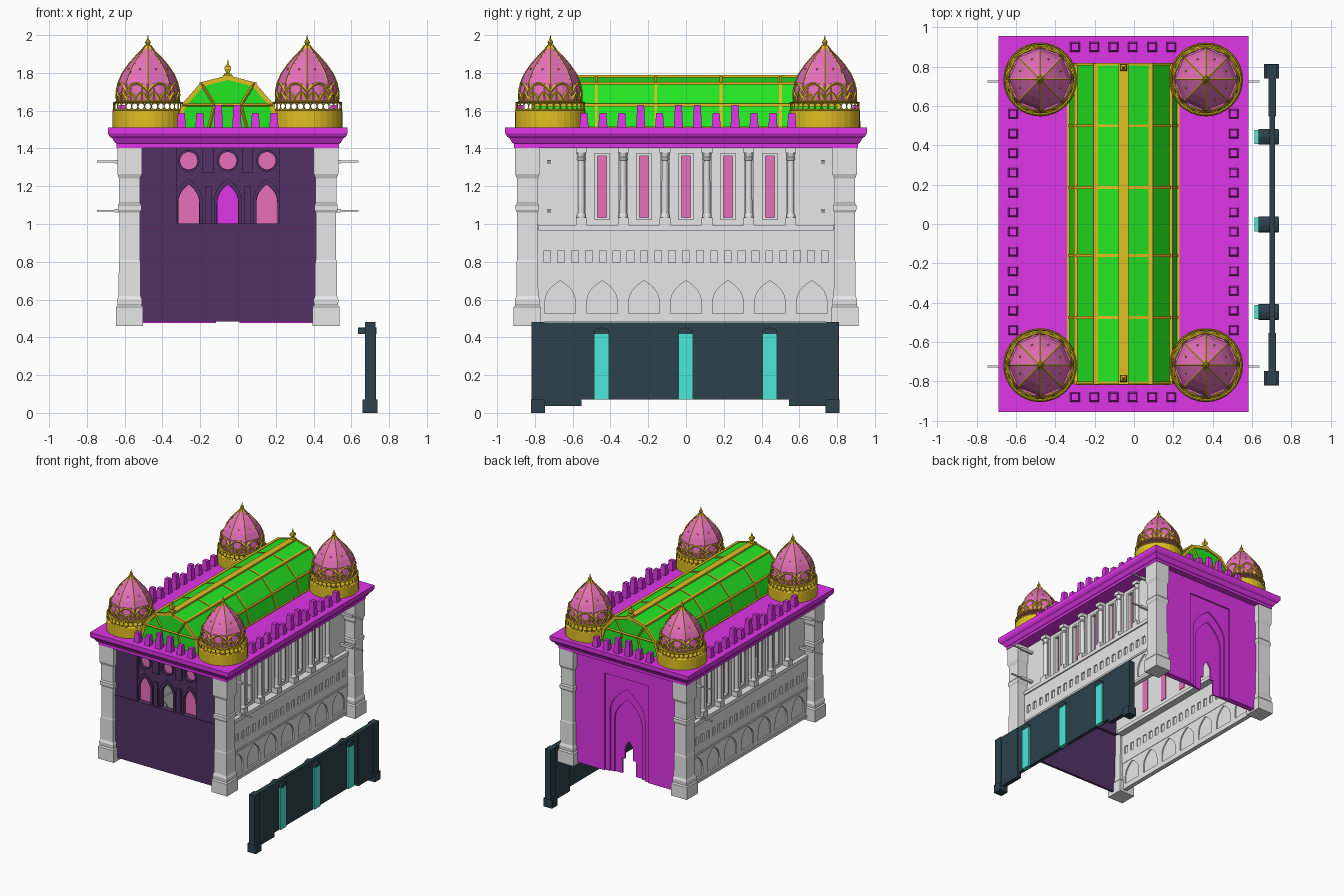
import bpy, bmesh, math
from mathutils import Matrix, Vector

if "Cube" in bpy.data.objects:
    bpy.data.objects.remove(bpy.data.objects["Cube"])
CX = -0.054  # centre line of the building
SIDES = (-1, 1)

def material(name, *rgb):
    m = bpy.data.materials.new(name)
    m.use_nodes = True
    m.diffuse_color = (*rgb, 1)
    m.node_tree.nodes["Principled BSDF"].inputs["Base Color"].default_value = (*rgb, 1)
    return m

MAGENTA = material("magenta", .74, .035, .80)
STONE = material("pale stone", .80, .80, .80)
PLUM = material("dark plum", .085, .032, .13)
PINK = material("pink", .80, .16, .50)
GOLD = material("gold", .75, .52, .017)
GREEN = material("green glass", .017, .80, .017)
SLATE = material("slate", .025, .053, .07)
TEAL = material("teal", .07, .80, .68)

def frame(u, n):
    # local u along a wall, v upward, n outward
    return Matrix(((u[0], 0, n[0], CX), (u[1], 0, n[1], 0), (0, 1, 0, 0), (0, 0, 0, 1)))

RIGHT, LEFT = frame((0, 1), (1, 0)), frame((0, -1), (-1, 0))
FRONT, BACK = frame((1, 0), (0, -1)), frame((-1, 0), (0, 1))

def add(name, mesh, mat):
    ob = bpy.data.objects.new(name, mesh)
    bpy.context.collection.objects.link(ob)
    mesh.materials.clear()
    mesh.materials.append(mat)
    mesh.shade_flat()
    return ob

def from_bmesh(name, bm, mat):
    bmesh.ops.recalc_face_normals(bm, faces=bm.faces)
    mesh = bpy.data.meshes.new(name)
    bm.to_mesh(mesh)
    bm.free()
    return add(name, mesh, mat)

def boxes(name, items, mat, fr=Matrix.Identity(4), taper=1):
    # every item: (min a, max a, min b, max b, min c, max c)
    bm = bmesh.new()
    for a0, a1, b0, b1, c0, c1 in items:
        m = fr @ Matrix.Translation(((a0 + a1) / 2, (b0 + b1) / 2, (c0 + c1) / 2))
        for v in bmesh.ops.create_cube(bm, size=1)["verts"]:
            k = taper if v.co.z > 0 else 1
            v.co = m @ Vector((v.co.x * (a1 - a0) * k, v.co.y * (b1 - b0) * k, v.co.z * (c1 - c0)))
    return from_bmesh(name, bm, mat)

def lathe(name, profile, segs, mat, spots=((0, 0),), turn=0, stretch=0):
    # stretch pulls the two halves apart along y
    bm = bmesh.new()
    for x, y in spots:
        rings = []
        for r, z in profile:
            ring = [(px, py) for px, py in disc(0, 0, r, segs, turn)]
            rings.append([bm.verts.new((x + a, y + b + math.copysign(stretch, b), z)) for a, b in ring])
        for lo, hi in zip(rings, rings[1:]):
            for i in range(segs):
                bm.faces.new((lo[i - 1], lo[i], hi[i], hi[i - 1]))
        bm.faces.new(rings[0][::-1])
        bm.faces.new(rings[-1])
    return from_bmesh(name, bm, mat)

def curve_mesh(name, paths, mat, cyclic, dims, **settings):
    cu = bpy.data.curves.new(name, 'CURVE')
    cu.dimensions = dims
    for key, value in settings.items():
        setattr(cu, key, value)
    for path in paths:
        sp = cu.splines.new('POLY')
        sp.points.add(len(path) - 1)
        for p, co in zip(sp.points, path):
            p.co = (*co, 1) if len(co) == 3 else (*co, 0, 1)
        sp.use_cyclic_u = cyclic
    tmp = bpy.data.objects.new(name + "_curve", cu)
    bpy.context.collection.objects.link(tmp)
    mesh = bpy.data.meshes.new_from_object(tmp.evaluated_get(bpy.context.evaluated_depsgraph_get()))
    bpy.data.objects.remove(tmp)
    return add(name, mesh, mat)

def tubes(name, paths, radius, mat, cyclic=False):
    return curve_mesh(name, paths, mat, cyclic, '3D', bevel_depth=radius, bevel_resolution=0, use_fill_caps=True)

def panel(name, outlines, n0, n1, mat, fr):
    # flat sheet; outlines inside another become holes
    ob = curve_mesh(name, outlines, mat, True, '2D', fill_mode='BOTH', extrude=(n1 - n0) / 2)
    ob.data.transform(fr @ Matrix.Translation((0, 0, (n0 + n1) / 2)))

def rect(u0, u1, v0, v1):
    return [(u0, v0), (u0, v1), (u1, v1), (u1, v0)]

def arch(c, width, v0, spring, top, power=2.0, steps=7):
    side = [(width / 2 * (1 - (i / steps) ** power), spring + (top - spring) * i / steps) for i in range(steps)]
    right = [(c + u, v) for u, v in reversed(side)] + [(c + width / 2, v0)]
    return [(c - width / 2, v0)] + [(c - u, v) for u, v in side] + [(c, top)] + right

def disc(c, v, r, n=20, turn=0):
    return [(c + r * math.cos(turn + math.tau * i / n), v + r * math.sin(turn + math.tau * i / n)) for i in range(n)]

# Side walls: arcade, niches, windows and half columns
bays = [.222 * i for i in range(-3, 4)]
wins = bays[1:-1]
stands = [.111 * k for k in (-5, -3, -1, 1, 3, 5)]
for side, fr in (("right", RIGHT), ("left", LEFT)):
    arches = [arch(c, .162, .525, .57, .70, 2.7) for c in bays]
    niches = [rect(c - .018, c + .018, .795, .86) for c in [.0735 * i for i in range(-10, 11)]]
    panel(side + "_arcade", [rect(-.79, .79, .48, .98)] + arches + niches, .483, .51, STONE, fr)
    boxes(side + "_arcade_back", [(-.78, .78, .485, .975, .492, .498)], STONE, fr)
    boxes(side + "_ledges", [(-.78, .78, .965, .995, .425, .52), (-.78, .78, .715, .73, .48, .517),
                             (-.78, .78, .48, .50, .48, .517)], STONE, fr)
    panel(side + "_upper_wall", [rect(-.8, .8, .98, 1.42)] + [rect(c - .024, c + .024, 1.035, 1.36) for c in wins],
          .435, .46, STONE, fr)
    boxes(side + "_windows", [(c - .03, c + .03, 1.03, 1.365, .430, .437) for c in wins], PINK, fr)
    for c in wins:
        panel(side + "_window_frame", [rect(c - .04, c + .04, 1.02, 1.375), rect(c - .024, c + .024, 1.035, 1.36)],
              .46, .468, STONE, fr)
    boxes(side + "_wall_ends", [(s * .69 - .115, s * .69 + .115, .995, 1.41, .44, .485) for s in SIDES], STONE, fr)
    boxes(side + "_pilasters", [(y - .025, y + .025, .99, 1.41, .45, .48) for y in stands], STONE, fr)
    boxes(side + "_column_blocks", [(y - .028, y + .028, z, z + h, .45, .515) for y in stands
                                    for z, h in ((.99, .045), (1.375, .04))], STONE, fr)
    for label, r, end in (("_rods", .005, .692), ("_rod_sleeves", .010, .60)):
        boxes(side + label, [(s * .725 - r, s * .725 + r, z - r, z + r, .45, end)
                             for s in SIDES for z in (1.07, 1.33)], STONE, fr)
    lathe(side + "_columns", [(.024, 1.03), (.024, 1.045), (.018, 1.055), (.017, 1.335), (.022, 1.34), (.022, 1.35),
                              (.018, 1.355), (.025, 1.38)], 12, STONE, [tuple((fr @ Vector((y, 0, .487)))[:2]) for y in stands])

# Corner pillars
pillar = [(.072, .46), (.072, .56), (.064, .57), (.066, .60), (.058, .62), (.057, .80), (.054, .81), (.054, 1.06),
          (.062, 1.075), (.062, 1.10), (.055, 1.11), (.055, 1.24), (.065, 1.265), (.065, 1.405)]
d, quarter = math.sqrt(2), math.pi / 4
lathe("corner_pillars", [(r * d, z) for r, z in pillar], 4, STONE,
      [(CX + sx * .52, sy * .84) for sx in SIDES for sy in SIDES], quarter)

# Front wall with three arched windows and three roundels
trio = (-.207, 0, .207)
boxes("front_lower_wall", [(-.49, .49, .485, 1.0, .845, .865), (-.47, .47, .99, 1.003, .82, .868)], PLUM, FRONT)
boxes("front_upper_sides", [(s * .38 - .11, s * .38 + .11, 1.0, 1.42, .825, .862) for s in SIDES], PLUM, FRONT)
panel("front_window_wall", [rect(-.28, .28, .99, 1.42)] + [arch(c, .11, 1.0, 1.11, 1.21, 2.3) for c in trio]
      + [disc(c, 1.335, .046) for c in trio], .815, .84, PLUM, FRONT)
for c in trio:
    panel("front_arch_trim", [arch(c, .145, 1.0, 1.12, 1.24, 2.3), arch(c, .112, 1.0, 1.11, 1.212, 2.3)],
          .84, .852, PLUM, FRONT)
    panel("front_roundel_trim", [disc(c, 1.335, .057), disc(c, 1.335, .046)], .84, .85, PLUM, FRONT)
    boxes("front_roundel_glass", [(c - .05, c + .05, 1.285, 1.385, .818, .825)], PINK, FRONT)
    if c:
        boxes("front_arch_glass", [(c - .06, c + .06, 1.0, 1.215, .818, .825)], PINK, FRONT)
boxes("front_pilasters", [(s * .104 - w, s * .104 + w, z0, z1, .83, .857) for s in SIDES
                          for w, z0, z1 in ((.03, 1.27, 1.41), (.018, 1.0, 1.2))], PLUM, FRONT)

# Back wall: nested recesses around a stepped doorway
door = [(-.062, .475), (-.062, .60)] + arch(0, .075, .60, .67, .75) + [(.062, .60), (.062, .475)]
layers = [rect(-.2, .2, .475, 1.28), arch(0, .32, .475, .98, 1.19), arch(0, .25, .475, .92, 1.10), door]
for i, opening in enumerate(layers):
    panel("back_wall_layer", [[(-.49, .475)] + opening + [(.49, .475), (.49, 1.42), (-.49, 1.42)]],
          .846 - i * .012, .858 - i * .012, MAGENTA, BACK)

# Roof slab with a stepped cornice, and battlements of two heights
cornice = [(.588, 1.403), (.588, 1.425), (.598, 1.43), (.612, 1.455), (.625, 1.462), (.635, 1.48), (.635, 1.51)]
lathe("roof_cornice", [(r * d, z) for r, z in cornice], 4, MAGENTA, [(CX, 0)], quarter, stretch=.322)
posts = [(CX + s * .561, -.54 + .1 * i, 1.63 if i in (3, 5, 6, 8) else 1.588) for s in SIDES for i in range(12)]
posts += [(-.3 + .098 * i, y, 1.63 if i in (2, 3) else 1.588) for y in (-.88, .9) for i in range(6)]
boxes("battlements", [(x - .025, x + .025, y - .025, y + .025, 1.5, z) for x, y, z in posts], MAGENTA, taper=.72)

# Glazed barrel roof with flat gold bars
half = [(.275, 1.51), (.24, 1.63), (.14, 1.745), (0, 1.782)]
section = [(-u, v) for u, v in half] + half[-2::-1]
panel("glass_roof", [section], -.81, .81, GREEN, BACK)
outer, inner = [[(u * k, 1.505 + (v - 1.505) * k) for u, v in section] for k in (1.02, .93)]
for y in (-.807, -.475, -.16, .185, .5, .812):
    panel("glass_roof_hoop", [outer, inner], y - .007, y + .007, GOLD, BACK)
boxes("glass_roof_purlins", [(CX + s * u - .011, CX + s * u + .011, -.815, .815, v - .007, v + .007)
                             for u, v in half[:3] for s in SIDES], GOLD)
bars = [[(CX - .24, y, 1.63), (CX + .24, y, 1.63)] for y in (-.811, .811)]
bars += [[(CX + s * .1, y, 1.51), (CX + s * .07, y, 1.63), (CX + s * .14, y, 1.745)] for y in (-.811, .811) for s in SIDES]
tubes("glass_roof_end_bars", bars, .008, GOLD)
boxes("roof_ridge", [(CX - .026, CX + .026, -.815, .815, 1.765, 1.789)], GOLD)
lathe("ridge_finials", [(.025, 1.75), (.028, 1.795), (.012, 1.80), (.025, 1.82), (.022, 1.835), (.008, 1.845),
                        (.002, 1.87)], 4, GOLD, [(CX, -.785), (CX, .795)], quarter)

# Corner domes: built once, then shared by the four corners
skin = [(.161, 1.645), (.165, 1.69), (.157, 1.745), (.137, 1.793), (.101, 1.845), (.059, 1.893), (.030, 1.922), (.013, 1.945)]

def on_dome(angle, z, lift=.001):
    for (r0, z0), (r1, z1) in zip(skin, skin[1:]):
        if z0 <= z <= z1:
            r = lift + r0 + (r1 - r0) * (z - z0) / (z1 - z0)
    return (r * math.cos(angle), r * math.sin(angle), z)

def scallops(count, z, height, steps=8):
    return [[on_dome(math.tau * (k + i / steps) / count, z + height * (1 - (2 * i / steps - 1) ** 2))
             for i in range(steps + 1)] for k in range(count)]

def ringlet(a, r=.182, z=1.623):
    return [(r * math.cos(a + u / r), r * math.sin(a + u / r), z + v) for u, v in disc(0, 0, .018, 10)]

studs = bmesh.new()
for count, z, lift in ((16, 1.665, 0), (16, 1.735, 0), (8, 1.82, -.008)):
    for k in range(count):
        m = Matrix.Translation(on_dome(math.tau * (k + .5) / count, z, lift))
        bmesh.ops.create_icosphere(studs, subdivisions=1, radius=.006, matrix=m)
hoops = [[(*p, z) for p in disc(0, 0, r, 32)] for r, z in ((.183, 1.604), (.181, 1.642), (.168, 1.648))]
dome = [
    lathe("dome_drum", [(.187, 1.505), (.187, 1.595), (.182, 1.603)], 32, GOLD),
    lathe("dome_skirt", skin[:3], 32, PINK),
    lathe("dome_shell", skin[2:], 8, PINK),
    tubes("dome_lattice", [ringlet(math.tau * k / 32) for k in range(32)], .003, GOLD, True),
    tubes("dome_hoops", hoops, .005, GOLD, True),
    tubes("dome_scallops", scallops(16, 1.65, .045) + scallops(8, 1.70, .045), .007, GOLD),
    tubes("dome_ribs", [[on_dome(k * quarter, z) for r, z in skin] for k in range(8)], .004, GOLD),
    tubes("dome_fine_ribs", [[on_dome((k + .5) * quarter / 2, z) for z in (1.65, 1.69, 1.72)] for k in range(16)], .003, GOLD),
    from_bmesh("dome_studs", studs, GOLD),
    lathe("dome_finial", [(.024, 1.93), (.018, 1.945), (.010, 1.95), (.015, 1.96), (.011, 1.97), (.005, 1.977), (.001, 2.0)], 8, GOLD)]
for part in dome:
    part.location = (-.477, -.718, 0)
    for x, y in ((.366, -.718), (-.477, .735), (.366, .735)):
        twin = part.copy()
        twin.location = (x, y, 0)
        bpy.context.collection.objects.link(twin)

# Free-standing fence beside the building
boxes("fence_panel", [(.69, .718, -.8, .8, .07, .478)], SLATE)
for y in (-.784, .776):
    e = math.copysign(.1, y)
    boxes("fence_end", [(.684, .721, y - e - .13, y - e + .13, .037, .478), (.673, .727, y - .035, y + .035, .05, .48),
                        (.66, .738, y - .037, y + .037, 0, .07)], SLATE)
for y in (-.447, -.002, .443):
    boxes("fence_light_strip", [(.70, .731, y - .039, y + .039, .07, .418),
                                (.614, .738, y - .036, y + .036, .4165, .418)], TEAL)
    panel("fence_light_cap", [arch(y, .08, .418, .43, .452, 2.6)], .634 - CX, .734 - CX, SLATE, RIGHT)
